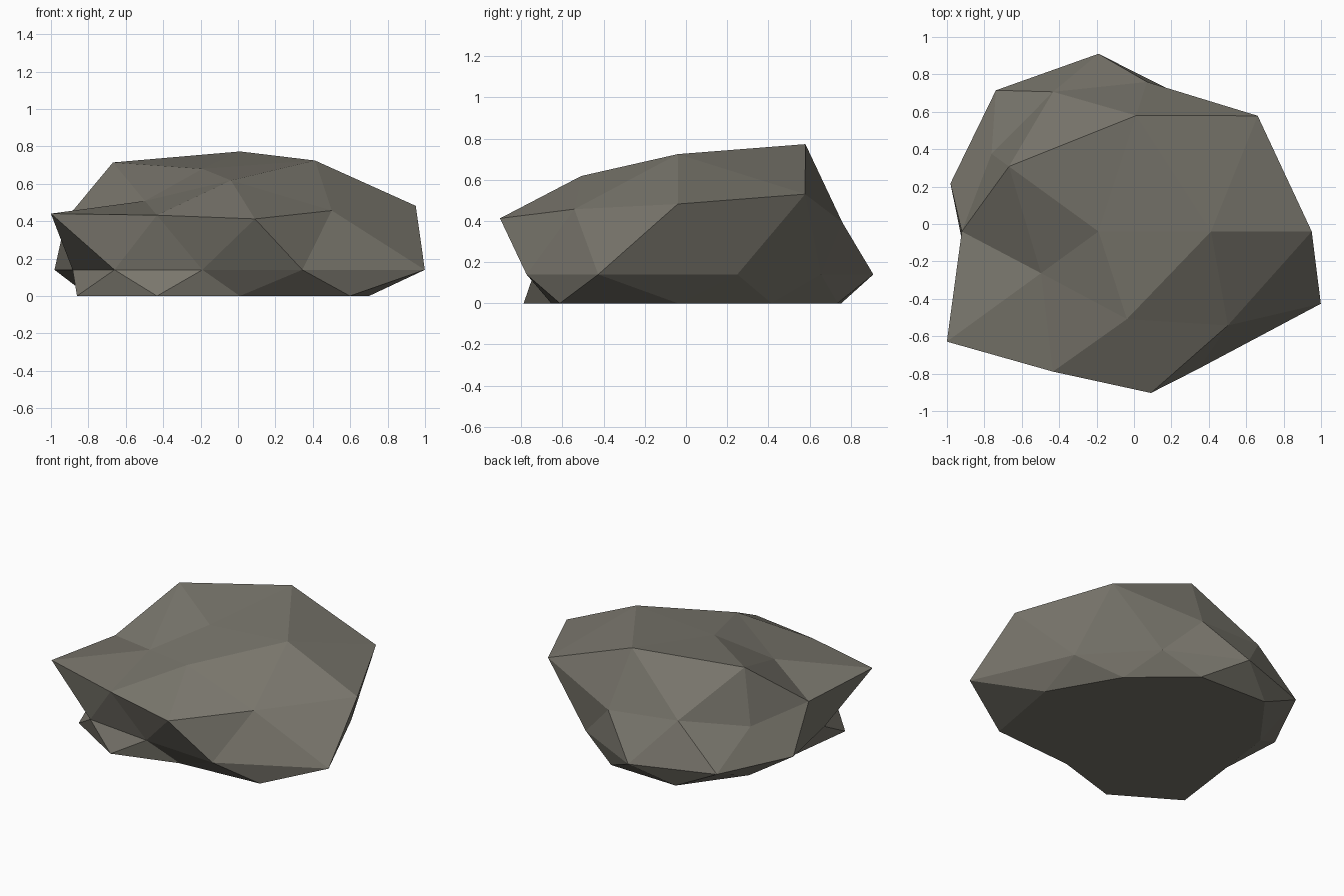
import bpy, bmesh, math

if "Cube" in bpy.data.objects:
    bpy.data.objects.remove(bpy.data.objects["Cube"])

# Stretch of each icosphere ring: (height on unit sphere, first angle, step, radii by angle)
RINGS = [
    (1.000, 0, 360, [0.90]),
    (0.851, 0, 72, [1.145, 1.24, 1.125, 0.722, 0.937]),
    (0.526, 36, 72, [1.237, 0.923, 0.859, 0.926, 1.005]),
    (0.447, 0, 72, [1.275, 0.94, 0.79, 1.12, 1.015]),
    (0.000, 18, 36, [0.936, 0.86, 0.95, 0.933, 0.832, 0.73, 0.80, 0.70, 0.908, 1.25]),
    (-0.447, 36, 72, [0.866, 0.934, 0.68, 0.88, 1.09]),
    (-0.526, 0, 72, [1.047, 0.96, 0.80, 0.975, 0.76]),
]
CENTRE = (-0.19, -0.04, 0.14)
SQUASH = 0.6


def stretch(co):
    """Radius for a vertex of the unit sphere, found by ring and angle."""
    ring = min(RINGS, key=lambda r: abs(r[0] - co.z))
    if abs(ring[0] - co.z) > 0.03:
        return 0.9                      # hidden inside the flat base
    angle = math.degrees(math.atan2(co.y, co.x)) % 360
    radii = ring[3]
    return radii[round((angle - ring[1]) / ring[2]) % len(radii)]


# Boulder: lumpy icosphere, squashed, with its underside flattened
bm = bmesh.new()
bmesh.ops.create_icosphere(bm, subdivisions=2, radius=1.0)
for v in bm.verts:
    d = v.co.normalized()
    r = stretch(d)
    v.co = (CENTRE[0] + d.x * r,
            CENTRE[1] + d.y * r,
            max(0.0, CENTRE[2] + d.z * r * SQUASH))
for f in bm.faces:
    f.smooth = False

mesh = bpy.data.meshes.new("boulder")
bm.to_mesh(mesh)
bm.free()

# Warm grey stone
stone = bpy.data.materials.new("warm grey stone")
stone.diffuse_color = (0.19, 0.18, 0.15, 1.0)
stone.use_nodes = True
stone.node_tree.nodes["Principled BSDF"].inputs["Base Color"].default_value = stone.diffuse_color
mesh.materials.append(stone)

boulder = bpy.data.objects.new("boulder", mesh)
bpy.context.collection.objects.link(boulder)
